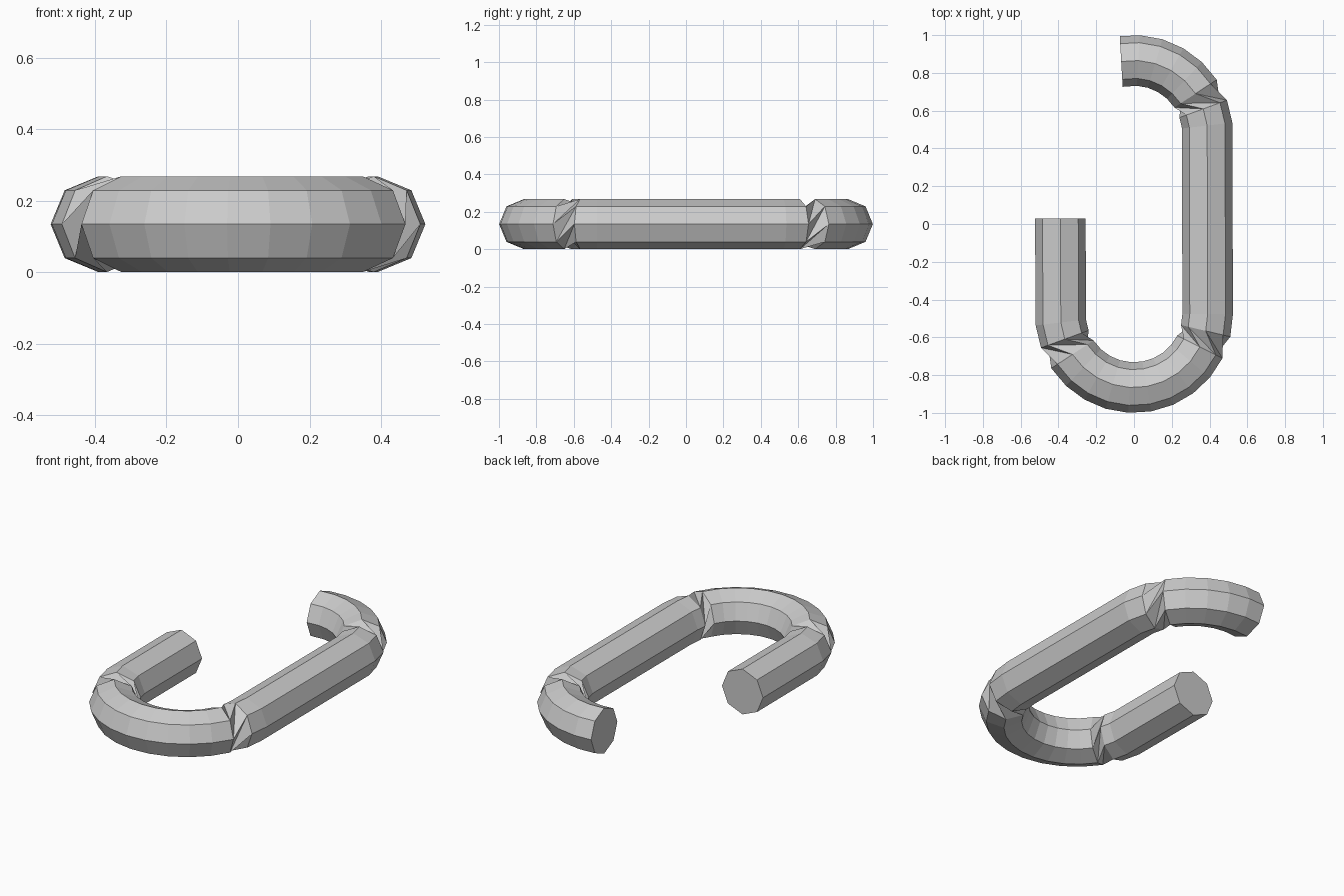
import bpy
import bmesh
from math import radians, cos, sin, pi
from mathutils import Vector

cube = bpy.data.objects.get("Cube")
if cube:
    bpy.data.objects.remove(cube, do_unlink=True)

SIDES = 8
TUBE = 0.134            # tube radius
BEND = 0.39             # bend radius of the centre line
BEND_Y = 0.476          # distance of the bend centres from the middle
STEP = 360 / 27         # angle of one bend segment
UP = Vector((0, 0, 1))

# Stations along the rod: centre, outward angle, twisted joint before it
stations = [((-BEND, 0.03), 180, False)]


def add_bend(centre_y, start, segments, twisted, last_angle=None):
    for i in range(segments + 1):
        a = start + i * STEP
        point = (BEND * cos(radians(a)), centre_y + BEND * sin(radians(a)))
        facing = last_angle if last_angle and i == segments else a
        stations.append((point, facing, i in twisted))


# Lower U bend, then the short upper hook squared off to its last segment
add_bend(-BEND_Y, 180 + STEP / 2, 13, {2, 12})
add_bend(BEND_Y, STEP / 2, 7, {2}, 100 - STEP / 2)

bm = bmesh.new()
rings = []
for (x, y), angle, _ in stations:
    out = Vector((cos(radians(angle)), sin(radians(angle)), 0))
    ring = []
    for k in range(SIDES):
        phi = 2 * pi * k / SIDES
        ring.append(bm.verts.new(Vector((x, y, TUBE))
                                 + TUBE * (cos(phi) * out + sin(phi) * UP)))
    rings.append(ring)

# Skin between stations; twisted joints shift by one side with a deep crease
for a, b, station in zip(rings, rings[1:], stations[1:]):
    for k in range(SIDES):
        k1, k2 = (k + 1) % SIDES, (k + 2) % SIDES
        if station[2]:
            bm.faces.new((a[k], b[k1], b[k2]))
            bm.faces.new((a[k], b[k2], a[k1]))
        else:
            bm.faces.new((a[k], b[k], b[k1], a[k1]))

# Flat end caps
bm.faces.new(rings[0])
bm.faces.new(rings[-1])
bmesh.ops.recalc_face_normals(bm, faces=bm.faces)

mesh = bpy.data.meshes.new("hook_rod")
bm.to_mesh(mesh)
bm.free()
hook = bpy.data.objects.new("hook_rod", mesh)
bpy.context.collection.objects.link(hook)

# Plain grey metal
grey = bpy.data.materials.new("grey_metal")
grey.use_nodes = True
colour = (0.6, 0.6, 0.6, 1)
grey.diffuse_color = colour
for node in grey.node_tree.nodes:
    if node.type == 'BSDF_PRINCIPLED':
        node.inputs["Base Color"].default_value = colour
mesh.materials.append(grey)
